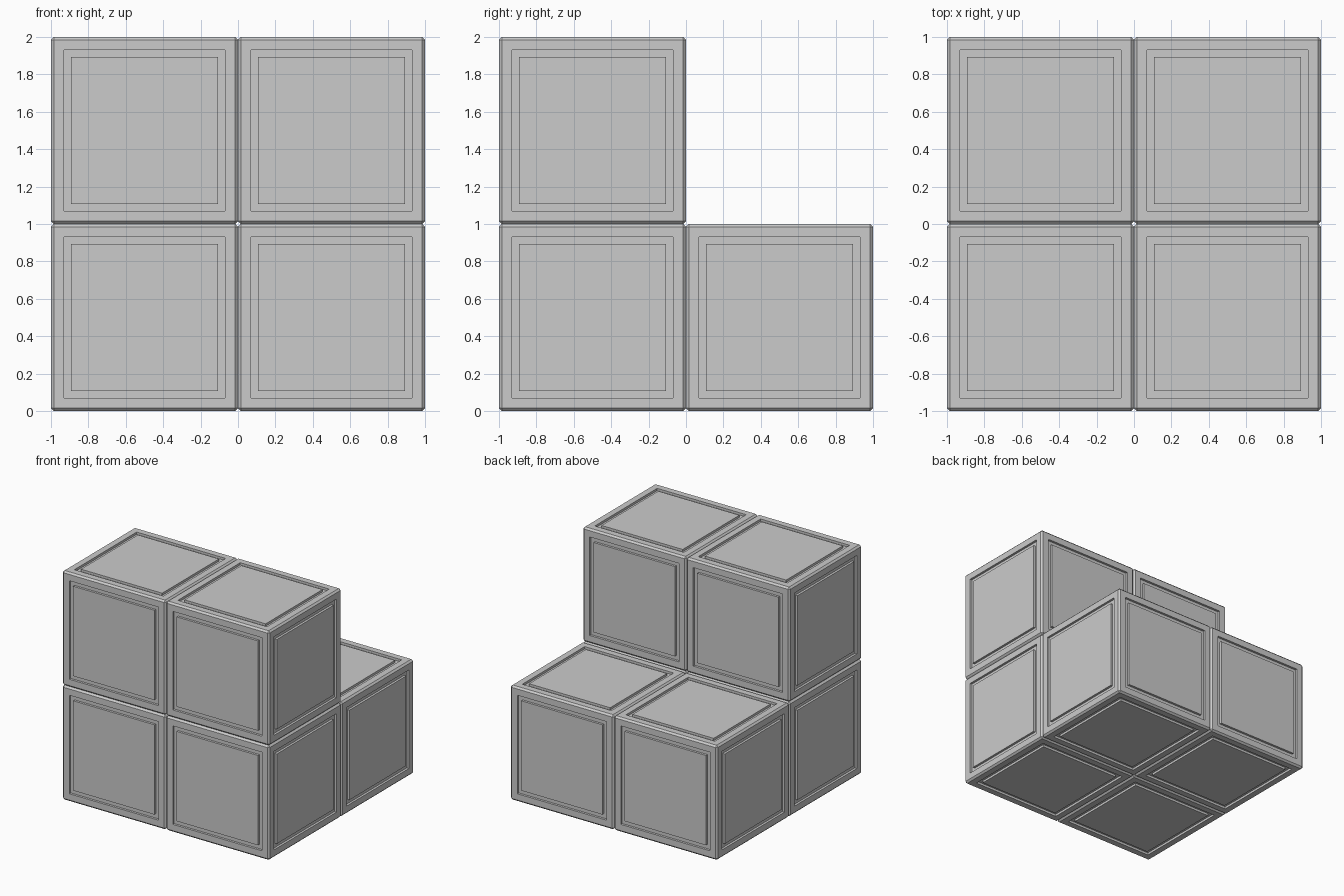
import bpy, bmesh
from mathutils import Matrix, Vector

if "Cube" in bpy.data.objects:
    bpy.data.objects.remove(bpy.data.objects["Cube"])

CHAMFER, FRAME, GROOVE, DEPTH = 0.015, 0.07, 0.038, 0.02


def block_mesh():
    # unit block: chamfered edges, a square groove around each face
    bm = bmesh.new()
    bmesh.ops.create_cube(bm, size=1.0)
    bmesh.ops.bevel(bm, geom=bm.edges[:], offset=CHAMFER, segments=1,
                    affect='EDGES', profile=0.5)
    bm.normal_update()
    panels = [f for f in bm.faces if f.calc_area() > 0.5]
    for width, rise in ((FRAME - CHAMFER, 0), (0, -DEPTH), (GROOVE, 0), (0, DEPTH)):
        if width:
            bmesh.ops.inset_individual(bm, faces=panels, thickness=width, use_even_offset=True)
        else:
            # straight groove wall
            for i, f in enumerate(panels):
                n = f.normal.copy()
                new = bmesh.ops.extrude_discrete_faces(bm, faces=[f])["faces"][0]
                bmesh.ops.translate(bm, verts=new.verts[:], vec=n * rise)
                panels[i] = new
        bm.normal_update()
    mesh = bpy.data.meshes.new("block")
    bm.to_mesh(mesh)
    bm.free()
    return mesh


# four blocks on the floor, two more stacked on the front row
mesh = block_mesh()
for row, y, z in (("front_lower", -0.5, 0.5), ("back_lower", 0.5, 0.5), ("front_upper", -0.5, 1.5)):
    for side, x in (("left", -0.5), ("right", 0.5)):
        ob = bpy.data.objects.new(f"{row}_{side}_block", mesh)
        ob.location = (x, y, z)
        bpy.context.collection.objects.link(ob)
